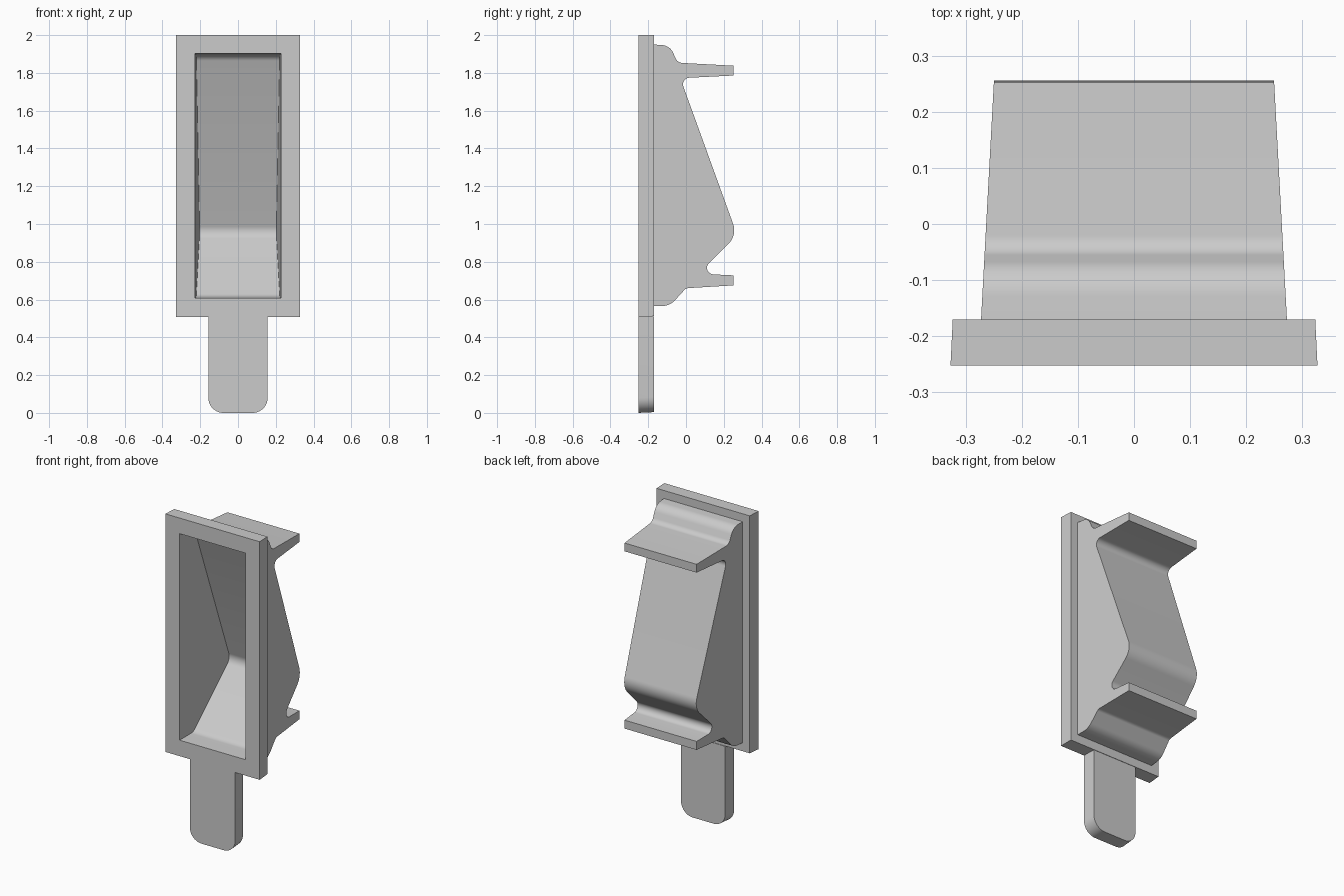
import bpy, bmesh, math
from mathutils import Vector

if "Cube" in bpy.data.objects:
    bpy.data.objects.remove(bpy.data.objects["Cube"])

DRAFT = 0.054          # side taper per unit of depth
FRONT, FACE = -0.252, -0.17


def fillet(points, steps=10):
    """Round each (a, b, radius) corner of a closed 2D outline."""
    out = []
    n = len(points)
    for i, (a, b, r) in enumerate(points):
        p = Vector((a, b))
        if r == 0:
            out.append(p)
            continue
        u = (Vector(points[i - 1][:2]) - p).normalized()
        v = (Vector(points[(i + 1) % n][:2]) - p).normalized()
        half = u.angle(v) / 2
        centre = p + (u + v).normalized() * (r / math.sin(half))
        start = p + u * (r / math.tan(half)) - centre
        sweep = start.angle_signed(p + v * (r / math.tan(half)) - centre)
        base = math.atan2(start.y, start.x)
        for k in range(steps + 1):
            t = base - sweep * k / steps
            out.append(centre + Vector((math.cos(t), math.sin(t))) * r)
    return out


def loft(name, ring_a, ring_b):
    """Closed solid between two matching rings."""
    bm = bmesh.new()
    a = [bm.verts.new(p) for p in ring_a]
    b = [bm.verts.new(p) for p in ring_b]
    bm.faces.new(a)
    bm.faces.new(b)
    n = len(a)
    for i in range(n):
        j = (i + 1) % n
        bm.faces.new((a[i], a[j], b[j], b[i]))
    bmesh.ops.recalc_face_normals(bm, faces=bm.faces)
    me = bpy.data.meshes.new(name)
    bm.to_mesh(me)
    bm.free()
    ob = bpy.data.objects.new(name, me)
    bpy.context.collection.objects.link(ob)
    return ob


def side_profile(name, points, width):
    """Side outline (y, z) spanning the width, narrowing toward the back."""
    pts = fillet(points)
    rings = [[(s * (width - DRAFT * (p.x - FRONT)), p.x, p.y) for p in pts]
             for s in (-1, 1)]
    return loft(name, *rings)


def slab(name, w, z0, z1, r=0.0, inset=0.004):
    """Drafted plate with optional rounded bottom corners."""
    rings = []
    for d, y in ((0, FRONT), (inset, FACE)):
        pts = fillet([(-w + d, z0 + d, r), (w - d, z0 + d, r),
                      (w - d, z1, 0), (-w + d, z1, 0)])
        rings.append([(p.x, y, p.y) for p in pts])
    return loft(name, *rings)


def cut(ob, cutter):
    mod = ob.modifiers.new("pocket", 'BOOLEAN')
    mod.operation = 'DIFFERENCE'
    mod.solver = 'EXACT'
    mod.object = cutter
    bpy.context.view_layer.objects.active = ob
    bpy.ops.object.modifier_apply(modifier=mod.name)


# Front frame and hanging tab
frame = slab("front_frame", 0.327, 0.508, 2.0)
tab = slab("lower_tab", 0.157, 0.0, 0.51, r=0.08)

# Wedge shell with upper and lower flanges
shell = side_profile("wedge_shell", [
    (FACE, 1.95, 0), (-0.085, 1.945, 0.07), (-0.045, 1.854, 0.04),
    (0.252, 1.838, 0), (0.252, 1.786, 0), (-0.03, 1.772, 0.035),
    (0.271, 0.941, 0.099), (0.065, 0.737, 0.035),
    (0.252, 0.728, 0), (0.252, 0.675, 0), (0.0, 0.66, 0.03),
    (-0.085, 0.567, 0.09), (FACE, 0.565, 0)], 0.277)

# Hollow pocket open at the front
pocket = side_profile("pocket_cutter", [
    (-0.27, 1.903, 0), (-0.12, 1.895, 0.05), (0.212, 0.952, 0.06),
    (-0.125, 0.614, 0.06), (-0.27, 0.607, 0)], 0.228)
cut(frame, pocket)
cut(shell, pocket)
bpy.data.objects.remove(pocket)

# Smooth the rounded bends, keep edges crisp
for ob in bpy.context.scene.objects:
    ob.select_set(True)
bpy.context.view_layer.objects.active = shell
bpy.ops.object.shade_smooth_by_angle(angle=math.radians(30))
